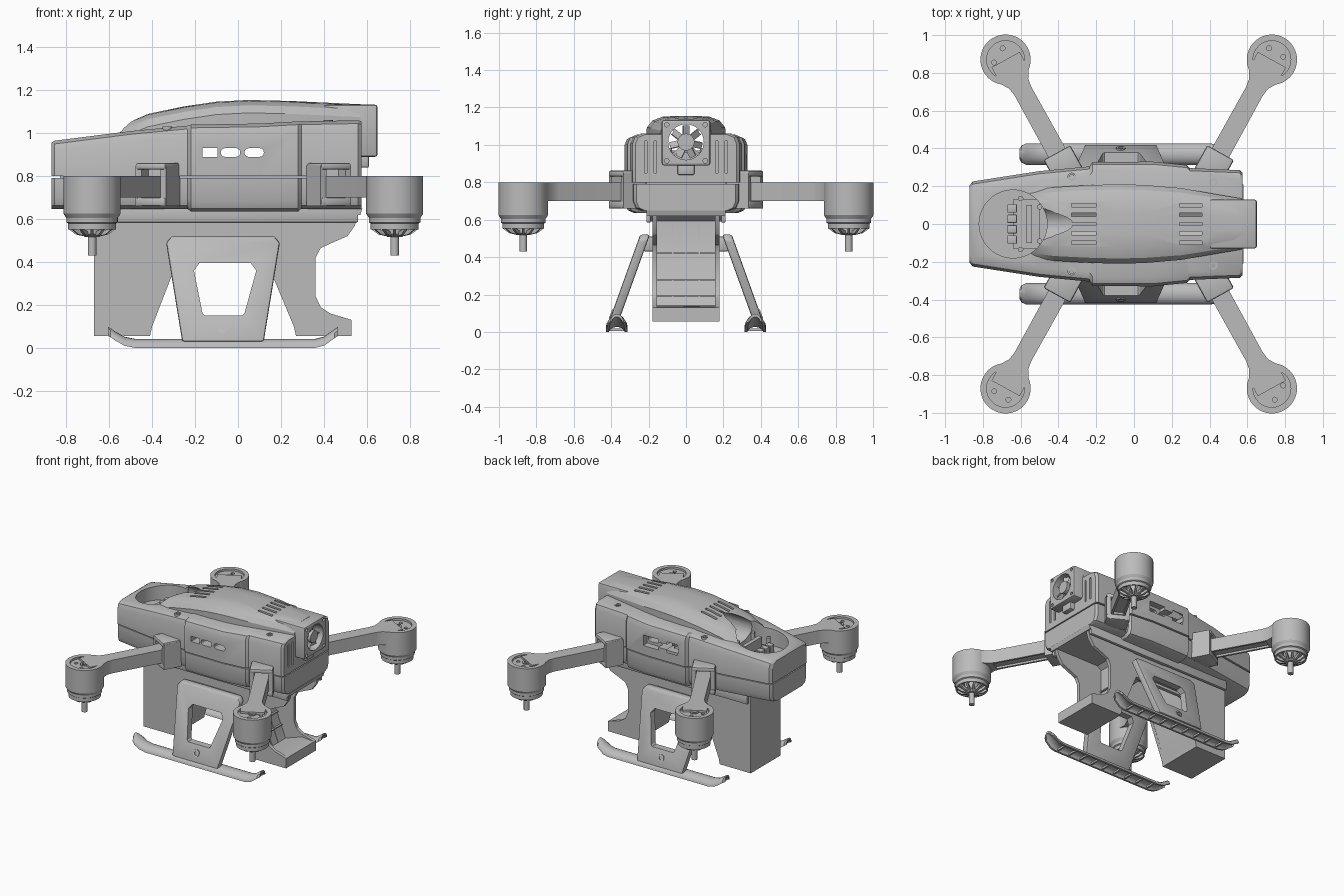
import bpy, bmesh, math
from mathutils import Vector, Matrix

old = bpy.data.objects.get("Cube")
if old:
    bpy.data.objects.remove(old)

grey = bpy.data.materials.new("plain grey")
grey.use_nodes = True
grey.diffuse_color = (0.5, 0.5, 0.5, 1)
grey.node_tree.nodes["Principled BSDF"].inputs["Base Color"].default_value = (0.5, 0.5, 0.5, 1)
parts = []


def loft(name, rings):
    """Skin a list of equal rings and cap both ends."""
    bm = bmesh.new()
    rows = [[bm.verts.new(p) for p in ring] for ring in rings]
    n = len(rows[0])
    for a, b in zip(rows, rows[1:]):
        for i in range(n):
            j = (i + 1) % n
            bm.faces.new((a[i], a[j], b[j], b[i]))
    bm.faces.new(rows[0])
    bm.faces.new(rows[-1])
    bmesh.ops.recalc_face_normals(bm, faces=bm.faces)
    mesh = bpy.data.meshes.new(name)
    bm.to_mesh(mesh)
    bm.free()
    mesh.materials.append(grey)
    ob = bpy.data.objects.new(name, mesh)
    bpy.context.collection.objects.link(ob)
    parts.append(ob)
    return ob


def place(axis, u, v, w):
    return {"X": (w, u, v), "Y": (u, w, v), "Z": (u, v, w)}[axis]


def prism(name, pts, axis, a, b):
    return loft(name, [[place(axis, u, v, w) for u, v in pts] for w in (a, b)])


def turn(name, profile, at, axis="Z", n=32):
    """Stack of circles: profile is (radius, position along axis)."""
    ring = [(math.cos(2 * math.pi * i / n), math.sin(2 * math.pi * i / n)) for i in range(n)]
    return loft(name, [[place(axis, at[0] + r * c, at[1] + r * s, w) for c, s in ring] for r, w in profile])


def bevel(ob, width, seg=2):
    bm = bmesh.new()
    bm.from_mesh(ob.data)
    edges = [e for e in bm.edges if len(e.link_faces) == 2 and e.calc_face_angle() > 0.6]
    bmesh.ops.bevel(bm, geom=edges, offset=width, segments=seg, affect="EDGES", profile=0.5)
    bm.to_mesh(ob.data)
    bm.free()
    return ob


def box(name, x, y, z, r=0):
    ob = prism(name, [(x[0], y[0]), (x[1], y[0]), (x[1], y[1]), (x[0], y[1])], "Z", *z)
    return bevel(ob, r) if r else ob


def cut(targets, cutters):
    for ob in targets:
        for c in cutters:
            m = ob.modifiers.new("cut", "BOOLEAN")
            m.operation, m.solver, m.object = "DIFFERENCE", "EXACT", c
        bpy.context.view_layer.update()
        done = bpy.data.meshes.new_from_object(ob.evaluated_get(bpy.context.evaluated_depsgraph_get()))
        ob.modifiers.clear()
        ob.data = done
    for c in cutters:
        parts.remove(c)
        bpy.data.objects.remove(c)


# Hull shells: half width and height vary along the length
def shell_ring(x, w, z_join, z_far):
    s = 1 if z_far > z_join else -1
    half = [(w, z_join), (w, z_far - s * 0.05), (w - 0.014, z_far - s * 0.015), (w - 0.05, z_far)]
    return [(x, y, z) for y, z in half] + [(x, -y, z) for y, z in reversed(half)]


hull = [(-0.87, 0.205, 0.955), (-0.855, 0.225, 0.965), (-0.5, 0.28, 1.01), (-0.235, 0.305, 1.035),
        (-0.22, 0.328, 1.04), (0.1, 0.33, 1.045), (0.28, 0.312, 1.055), (0.295, 0.296, 1.055),
        (0.56, 0.285, 1.06), (0.575, 0.27, 1.055)]
upper = loft("upper_shell", [shell_ring(x, w, 0.8, z) for x, w, z in hull])
lower = loft("lower_shell", [shell_ring(x, w - 0.005, 0.792, 0.635 if w > 0.31 else 0.648) for x, w, z in hull])
box("seam_core", (-0.83, 0.55), (-0.21, 0.21), (0.77, 0.82))

# Curved canopy on top
canopy_line = [(-0.58, 0.17, 1.0), (-0.53, 0.18, 1.045), (-0.42, 0.195, 1.09), (-0.25, 0.205, 1.125),
               (-0.1, 0.21, 1.147), (0.05, 0.207, 1.155), (0.25, 0.19, 1.15), (0.42, 0.16, 1.142), (0.57, 0.135, 1.135)]
rings = []
for x, w, z in canopy_line:
    half = [(w, 0.96), (w, max(0.98, z - 0.06)), (w * 0.87, z - 0.025), (w * 0.6, z - 0.004), (w * 0.25, z)]
    rings.append([(x, y, h) for y, h in half] + [(x, -y, h) for y, h in reversed(half)])
canopy = loft("canopy", rings)

# Fan housing at the end
fan = bevel(box("fan_housing", (0.4, 0.65), (-0.13, 0.13), (0.89, 1.133)), 0.012)
box("fan_bottom_tab", (0.5, 0.61), (-0.045, 0.045), (0.84, 0.895), 0.006)

# Openings: cockpit well, air duct, vents, ports and end slits
cutters = [turn("well", [(0.18, 0.87), (0.18, 1.3)], (-0.64, 0), n=48),
           turn("duct", [(0.095, -0.66), (0.095, 0.7)], (0, 1.015), "X")]
for x0, x1 in ((-0.33, -0.2), (0.24, 0.36)):
    for i in range(5):
        y = 0.05 * (i - 2)
        cutters.append(box("vent", (x0, x1), (y - 0.009, y + 0.009), (1.08, 1.3)))
for x0, x1, r in ((-0.165, -0.095, 0), (-0.08, 0.01, 0.018), (0.03, 0.12, 0.018)):
    port = box("port", (x0, x1), (-0.5, 0.5), (0.89, 0.93))
    cutters.append(bevel(port, r, 3) if r else port)
for x0, x1 in ((-0.16, -0.07), (0.0, 0.13)):
    cutters.append(box("back_port", (x0, x1), (0.28, 0.5), (0.87, 0.95)))
for s in (-1, 1):
    for y in (0.165, 0.215):
        cutters.append(box("slit", (0.55, 0.7), (s * y - 0.007, s * y + 0.007), (0.85, 1.02)))
    for z in (0.915, 1.108):
        cutters.append(turn("screw_hole", [(0.012, 0.62), (0.012, 0.7)], (s * 0.103, z), "X", 12))
cut([upper, canopy, fan], cutters)

# Fan rotor
turn("fan_hub", [(0.045, 0.6), (0.045, 0.64)], (0, 1.015), "X")
for i in range(7):
    blade = box("fan_blade", (0.605, 0.612), (-0.02, 0.02), (0.03, 0.088))
    turn_by = Matrix.Rotation(2 * math.pi * i / 7, 4, "X") @ Matrix.Rotation(0.6, 4, "Z")
    mid = Matrix.Translation((0.608, 0, 0))
    blade.data.transform(Matrix.Translation((0, 0, 1.015)) @ mid @ turn_by @ mid.inverted())
for a in (0.25, 0.75, 1.25, 1.75):
    strut = box("fan_strut", (0.59, 0.6), (-0.006, 0.006), (0.03, 0.1))
    strut.data.transform(Matrix.Translation((0, 0, 1.015)) @ Matrix.Rotation(a * math.pi, 4, "X"))

# Cockpit equipment
box("cockpit_board", (-0.64, -0.5), (-0.13, 0.13), (0.865, 0.885))
for i in range(4):
    y = 0.055 * (i - 1.5)
    box("connector", (-0.67, -0.62), (y - 0.022, y + 0.022), (0.865, 0.93), 0.004)
box("cockpit_bracket", (-0.57, -0.54), (-0.1, 0.1), (0.88, 0.96))
for s in (-1, 1):
    turn("cockpit_post", [(0.014, 0.865), (0.014, 0.98)], (-0.5, s * 0.09), n=16)
    turn("cockpit_post", [(0.014, 0.865), (0.014, 0.95)], (-0.6, s * 0.135), n=16)
    for x, y, z in ((-0.33, 0.25, 1.02), (0.42, 0.22, 1.05)):
        turn("top_screw", [(0.022, z - 0.02), (0.022, z + 0.012), (0.012, z + 0.012), (0.012, z + 0.004)], (x, s * y), n=20)

# Arms, clamps and motors at the four corners
for mx, bx in ((-0.68, -0.36), (0.73, 0.41)):
    for s in (-1, 1):
        hub, root = Vector((mx, s * 0.87)), Vector((bx, s * 0.29))
        d = (hub - root).normalized()
        side = Vector((-d.y, d.x))
        length = (hub - root).length

        def along(stations):
            left = [root + d * t + side * w for t, w in stations]
            return left + [root + d * t - side * w for t, w in reversed(stations)]

        arm = prism("arm", along([(-0.08, 0.052), (length - 0.19, 0.05), (length - 0.145, 0.057),
                                  (length - 0.1, 0.085), (length, 0.085)]), "Z", 0.7, 0.8)
        groove = prism("groove", along([(0.1, 0.036), (length - 0.17, 0.034)]), "Z", 0.6, 0.715)
        cut([arm], [groove])
        for sign in (-1, 1):
            offs = side * (sign * 0.066)
            prism("clamp_post", [p + offs for p in along([(-0.04, 0.015), (0.095, 0.015)])], "Z", 0.66, 0.85)
        for z0, z1 in ((0.66, 0.7), (0.83, 0.862)):
            bevel(prism("clamp_bar", along([(-0.04, 0.08), (0.1, 0.08)]), "Z", z0, z1), 0.01)

        motor = turn("motor_cup", [(0.1, 0.785), (0.1, 0.8), (0.133, 0.8), (0.133, 0.625), (0.12, 0.605),
                                   (0.12, 0.585), (0.112, 0.58), (0.112, 0.552), (0.1, 0.552), (0.1, 0.6)], hub, n=48)
        holes = []
        for i in range(4):
            a = math.pi * i / 2 + 0.25
            p = hub + Vector((math.cos(a), math.sin(a))) * 0.062
            holes.append(turn("hole", [(0.013, 0.75), (0.013, 0.82)], p, n=12))
        holes.append(turn("hole", [(0.013, 0.75), (0.013, 0.82)], hub, n=16))
        cut([motor], holes)
        turn("motor_rim", [(0.03, 0.78), (0.03, 0.792), (0.018, 0.792), (0.018, 0.78)], hub, n=24)
        turn("motor_hub", [(0.05, 0.605), (0.05, 0.53), (0.035, 0.517), (0.02, 0.517), (0.02, 0.43)], hub, n=24)
        for i in range(12):
            spoke = loft("motor_spoke", [[(r, y, z + h) for y, h in ((-0.007, 0), (0.007, 0), (0.007, 0.02), (-0.007, 0.02))]
                                         for r, z in ((0.04, 0.52), (0.075, 0.528), (0.108, 0.552))])
            spoke.data.transform(Matrix.Translation((hub.x, hub.y, 0)) @ Matrix.Rotation(math.pi * i / 6, 4, "Z"))

# Belly plate, front block and hollow rear support
for s in (-1, 1):
    prism("support_side", [(-0.5, 0.65), (-0.5, 0.06), (-0.41, 0.06), (-0.4, 0.1), (-0.28, 0.41), (0.13, 0.41),
                           (0.26, 0.1), (0.27, 0.055), (0.53, 0.055), (0.53, 0.13), (0.43, 0.16), (0.385, 0.19),
                           (0.362, 0.24), (0.362, 0.42), (0.385, 0.465), (0.44, 0.49), (0.51, 0.52),
                           (0.545, 0.57), (0.57, 0.65)], "Y", s * 0.155, s * 0.18)
    bevel(box("belly_rail", (-0.66, 0.56), (s * 0.2 - 0.012, s * 0.2 + 0.012), (0.585, 0.66)), 0.006)
prism("front_block", [(-0.67, 0.65), (-0.67, 0.055), (-0.41, 0.055), (-0.4, 0.1), (-0.29, 0.39), (-0.29, 0.65)],
      "Y", -0.18, 0.18)
prism("rear_inner_wall", [(0.27, 0.055), (0.3, 0.07), (0.165, 0.41), (0.165, 0.65), (0.14, 0.65), (0.13, 0.41), (0.26, 0.1)],
      "Y", -0.165, 0.165)
prism("rear_foot", [(0.27, 0.055), (0.53, 0.055), (0.53, 0.13), (0.43, 0.14), (0.28, 0.09)], "Y", -0.165, 0.165)
prism("belly_plate", [(-0.2, 0.65), (-0.14, 0.62), (-0.12, 0.59), (0.16, 0.59), (0.2, 0.62), (0.57, 0.62), (0.58, 0.65)],
      "Y", -0.21, 0.21)
for y in (-0.07, 0, 0.07):
    loft("wall_rib", [[(x + e, y + w, z) for e, w in ((0, -0.004), (0.01, -0.004), (0.01, 0.004), (0, 0.004))]
                      for x, z in ((0.285, 0.09), (0.16, 0.41), (0.16, 0.58))])
for z, x in ((0.19, 0.25), (0.28, 0.215), (0.42, 0.163)):
    box("wall_rib", (x - 0.01, x + 0.015), (-0.155, 0.155), (z - 0.004, z + 0.004))

# Landing legs: slanted frames with a window, each on a curled skid
for s in (-1, 1):
    leg = prism("landing_leg", [(-0.31, 0.52), (-0.335, 0.49), (-0.26, 0.03), (0.12, 0.03), (0.195, 0.49), (0.17, 0.52)],
                "Y", -0.052, 0)
    bevel(leg, 0.01)
    window = prism("window", [(-0.18, 0.395), (-0.205, 0.36), (-0.165, 0.16), (-0.155, 0.15), (0.02, 0.15),
                              (0.03, 0.16), (0.085, 0.36), (0.06, 0.395)], "Y", -0.2, 0.2)
    cut([leg], [window])
    boss = turn("leg_screw", [(0.024, -0.01), (0.024, 0.006), (0.013, 0.006), (0.013, -0.004)], (-0.07, 0.095), "Y", 20)
    for ob in (leg, boss):
        bm = bmesh.new()
        bm.from_mesh(ob.data)
        for v in bm.verts:
            v.co.y = s * (v.co.y + 0.245 + (0.52 - v.co.z) * 0.36)
        bmesh.ops.recalc_face_normals(bm, faces=bm.faces)
        bm.to_mesh(ob.data)
        bm.free()
    box("leg_bracket", (-0.26, 0.12), (s * 0.2 - 0.03, s * 0.2 + 0.03), (0.43, 0.51), 0.01)

    arc = [(math.cos(math.pi * i / 10), math.sin(math.pi * i / 10)) for i in range(11)]
    rings = []
    for x, z, k in ((-0.605, 0.055, 0.5), (-0.595, 0.05, 0.8), (-0.57, 0.033, 1), (-0.53, 0.01, 1), (-0.48, 0, 1),
                    (0.36, 0, 1), (0.4, 0.01, 1), (0.45, 0.045, 0.85), (0.465, 0.055, 0.6)):
        outer = [(x, s * 0.37 + 0.057 * k * c, z + 0.042 * h) for c, h in arc]
        inner = [(x, s * 0.37 + 0.042 * k * c, z + 0.026 * h) for c, h in reversed(arc)]
        rings.append(outer + inner)
    loft("skid", rings)
    for i in range(9):
        x = -0.46 + i * 0.1
        box("skid_rib", (x - 0.006, x + 0.006), (s * 0.37 - 0.042, s * 0.37 + 0.042), (0.004, 0.018))

# Smooth curved surfaces while keeping hard edges
bpy.ops.object.select_all(action="DESELECT")
for ob in parts:
    ob.select_set(True)
bpy.context.view_layer.objects.active = parts[0]
bpy.ops.object.shade_smooth_by_angle(angle=math.radians(28))
